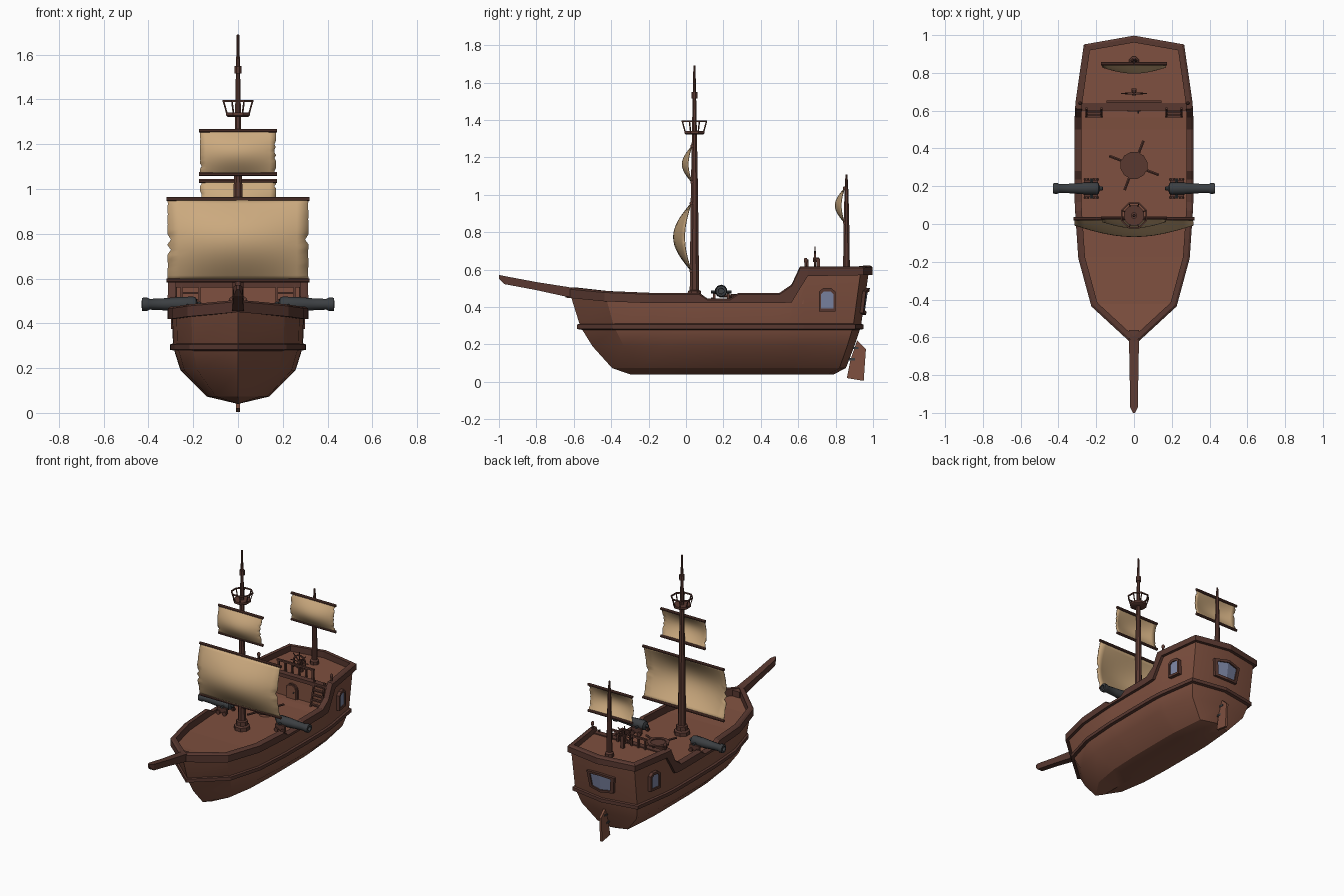
import bpy, bmesh, math, random
from math import sin, cos, pi, radians
from mathutils import Vector

if "Cube" in bpy.data.objects:
    bpy.data.objects.remove(bpy.data.objects["Cube"])

random.seed(4)


def material(name, r, g, b):
    m = bpy.data.materials.new(name)
    m.diffuse_color = (r, g, b, 1)
    m.use_nodes = True
    m.node_tree.nodes["Principled BSDF"].inputs["Base Color"].default_value = m.diffuse_color
    return m


WOOD = material("wood", 0.21, 0.08, 0.05)
DARK = material("dark_wood", 0.10, 0.04, 0.03)
CLOTH = material("sailcloth", 0.60, 0.40, 0.21)
IRON = material("iron", 0.045, 0.05, 0.055)
GLASS = material("glass", 0.20, 0.23, 0.36)


def build(name, verts, faces, mat, smooth=None):
    bm = bmesh.new()
    vs = [bm.verts.new(v) for v in verts]
    for f in faces:
        bm.faces.new([vs[i] for i in f])
    bmesh.ops.remove_doubles(bm, verts=bm.verts, dist=0.0002)
    bmesh.ops.recalc_face_normals(bm, faces=bm.faces)
    me = bpy.data.meshes.new(name)
    bm.to_mesh(me)
    bm.free()
    ob = bpy.data.objects.new(name, me)
    bpy.context.collection.objects.link(ob)
    me.materials.append(mat)
    if smooth:
        bpy.ops.object.select_all(action='DESELECT')
        ob.select_set(True)
        bpy.context.view_layer.objects.active = ob
        bpy.ops.object.shade_smooth_by_angle(angle=radians(smooth))
    return ob


def loft(name, loops, mat, wrap=False, cap0=True, cap1=True, smooth=None):
    """Skin a row of closed loops; wrap joins the last loop to the first."""
    n, m = len(loops[0]), len(loops)
    faces = [(a * n + i, a * n + (i + 1) % n, (a + 1) % m * n + (i + 1) % n, (a + 1) % m * n + i)
             for a in range(m if wrap else m - 1) for i in range(n)]
    if not wrap:
        if cap0:
            faces.append(tuple(range(n)))
        if cap1:
            faces.append(tuple(range((m - 1) * n, m * n)))
    return build(name, [v for l in loops for v in l], faces, mat, smooth)


def lathe(name, profile, loc, mat, seg=8, axis='Z', wrap=False, sign=1, smooth=40):
    """Revolve (radius, height) points about an axis."""
    def place(r, h, a):
        u, v, w = r * cos(a), r * sin(a), h * sign
        p = {'Z': (u, v, w), 'X': (w, u, v), 'Y': (u, w, v)}[axis]
        return Vector(loc) + Vector(p)
    loops = [[place(r, h, 2 * pi * (i + .5) / seg) for i in range(seg)] for r, h in profile]
    return loft(name, loops, mat, wrap=wrap, smooth=smooth)


def bar(name, a, b, r, mat, seg=6, r2=None):
    """Straight rod between two points."""
    a, b = Vector(a), Vector(b)
    q = (b - a).to_track_quat('Z', 'Y')
    ring = [q @ Vector((cos(2 * pi * (i + .5) / seg), sin(2 * pi * (i + .5) / seg), 0)) for i in range(seg)]
    return loft(name, [[a + p * r for p in ring], [b + p * (r2 or r) for p in ring]], mat, smooth=40)


def box(name, c, s, mat):
    loops = [[(c[0] + i * s[0] / 2, c[1] + j * s[1] / 2, c[2] + k * s[2] / 2)
              for i, j in ((-1, -1), (1, -1), (1, 1), (-1, 1))] for k in (-1, 1)]
    return loft(name, loops, mat)


def offset(loop, d):
    out = []
    for i, p in enumerate(loop):
        d1 = (p - loop[i - 1]).normalized()
        d2 = (loop[(i + 1) % len(loop)] - p).normalized()
        n1, n2 = Vector((d1.y, -d1.x)), Vector((d2.y, -d2.x))
        out.append(p + (n1 + n2) * d / (1 + n1.dot(n2)))
    return out


def lift(loop, zs):
    return [(p.x, p.y, z) for p, z in zip(loop, zs)]


# Sheer line, bow to stern: x, y, rail top z, rail bottom z
SHEER = [(0, -.628, .505, .45), (.215, -.43, .485, .43), (.283, -.18, .475, .42), (.300, .07, .475, .42),
         (.302, .115, .445, .42), (.302, .235, .445, .42), (.303, .28, .475, .42), (.303, .50, .475, .42),
         (.302, .565, .52, .425), (.300, .61, .615, .50), (.297, .65, .615, .565), (.255, .94, .617, .57),
         (0, .985, .622, .572)]
full = SHEER + [(-x, y, a, b) for x, y, a, b in SHEER[-2:0:-1]]
line = [Vector(p[:2]) for p in full]
top, bot = [p[2] for p in full], [p[3] for p in full]

# Hull
skin = offset(line, -.008)
y0, y1 = skin[0].y, skin[len(SHEER) - 1].y


def level(w, bow, stern):
    return [Vector((p.x * w / .295, bow + (p.y - y0) / (y1 - y0) * (stern - bow))) for p in skin]


wale_line = level(.29, -.565, .935)
N = len(full)
loft("hull", [lift(level(0, -.30, .79), [.04] * N), lift(level(.14, -.395, .855), [.073] * N),
              lift(level(.257, -.50, .90), [.19] * N), lift(wale_line, [.295] * N),
              lift(skin, [b + .012 for b in bot])], WOOD, cap0=False, cap1=False, smooth=30)

# Gunwale rail and side wale
ro, ri = offset(line, .012), offset(line, -.024)
loft("gunwale_rail", [lift(ro, bot), lift(ro, [t - .008 for t in top]), lift(line, top),
                      lift(ri, top), lift(ri, bot)], DARK, wrap=True)
wo, wi = offset(wale_line, .014), offset(wale_line, -.01)
loft("side_wale", [lift(wo, [.282] * N), lift(wo, [.306] * N), lift(wi, [.314] * N), lift(wi, [.277] * N)],
     DARK, wrap=True)

# Decks and cabin bulkhead
inner = offset(line, -.012)
for name, idx, dz in (("main_deck", range(0, 10), 0), ("stern_deck", range(9, 13), 1)):
    half = [(inner[i].x, inner[i].y if i != 9 else .615, .577 if dz else min(bot[i] + .005, .455 if i < 2 else .428))
            for i in idx]
    pairs = [(v, (-v[0], v[1], v[2])) for v in half]
    build(name, [v for p in pairs for v in p],
          [(2 * i, 2 * i + 2, 2 * i + 3, 2 * i + 1) if half[i][0] > .001 and half[i + 1][0] > .001
           else ((2 * i, 2 * i + 2, 2 * i + 3) if half[i][0] <= .001 else (2 * i, 2 * i + 2, 2 * i + 1))
           for i in range(len(half) - 1)], WOOD)
box("cabin_bulkhead", (0, .62, .495), (.575, .015, .16), WOOD)
box("deck_edge_beam", (0, .62, .572), (.57, .04, .025), DARK)

# Cabin door
for name, r, d, mat in (("door_frame", .045, .012, DARK), ("door", .035, .018, WOOD)):
    arch = [(r, .42), *[(r * cos(a * pi / 6), .49 + r * .9 * sin(a * pi / 6)) for a in range(7)], (-r, .42)]
    loft(name, [[(x, .618 - k, z) for x, z in arch] for k in (0, d + .005)], mat)
lathe("door_knob", [(.004, -.006), (.004, .006)], (.022, .592, .475), IRON, axis='Y')

# Bowsprit
loft("bowsprit", [[(-w, y, b), (w, y, b), (w, y, t), (-w, y, t)] for y, t, b, w in
                  ((-.56, .494, .452, .027), (-.64, .508, .455, .026), (-.80, .533, .490, .023),
                   (-.97, .565, .522, .02), (-1.0, .571, .552, .006))], DARK)

# Rudder
blade = [(.86, .02), (.95, .005), (.962, .175), (.915, .22), (.88, .12)]
loft("rudder", [[(x, y, z) for y, z in blade] for x in (-.008, .008)], WOOD)
for z in (.12, .18):
    box("rudder_hinge", (0, .885 + (z - .12) * .35, z), (.022, .035, .012), IRON)

# Side windows
for s in (1, -1):
    def on_side(pts, k, d):
        return [(s * (.279 + d - (y * k) * .155), .755 + y * k, .435 + z * k) for y, z in pts]
    pane = [(-.045, -.06), (.045, -.06), (.045, .045), (.022, .066), (-.022, .066), (-.045, .045)]
    loft("side_window_frame", [on_side(pane, k, d) for k, d in ((1, -.02), (1, .014), (.74, .014), (.74, -.02))],
         DARK, wrap=True)
    loft("side_window_glass", [on_side(pane, .78, d) for d in (-.02, .006)], GLASS)


# Stern window, bent over the transom ridge
def on_stern(pts, k, d):
    return [(x * k, .957 + z * k * .145 + d - abs(x * k) * .18, .43 + z * k) for x, z in pts]


pane = [(0, -.072), (.092, -.062), (.108, .055), (0, .07), (-.108, .055), (-.092, -.062)]
loft("stern_window_frame", [on_stern(pane, k, d) for k, d in ((1, -.02), (1, .016), (.76, .016), (.76, -.02))],
     DARK, wrap=True)
for s in (1, -1):
    loft("stern_window_glass", [on_stern([(s * x, z) for x, z in pane[:4]], .8, d) for d in (-.02, .007)], GLASS)

# Masts
lathe("main_mast", [(.028, .42), (.026, .6), (.021, 1.0), (.014, 1.35), (.010, 1.53), (.006, 1.69)],
      (0, .045, 0), DARK)
lathe("main_mast_foot", [(.052, .42), (.052, .45), (.040, .458), (.038, .485), (.028, .49)], (0, .045, 0), DARK)
lathe("mast_cap", [(.018, 1.515), (.018, 1.55)], (0, .045, 0), DARK)
lathe("stern_mast", [(.020, .57), (.017, .8), (.012, 1.0), (.006, 1.107)], (0, .858, 0), DARK)
lathe("stern_mast_foot", [(.03, .575), (.03, .60), (.02, .61)], (0, .858, 0), DARK)

# Crow's nest
lathe("nest_floor", [(.05, 1.322), (.058, 1.328), (.058, 1.342)], (0, .045, 0), DARK)
lathe("nest_rim", [(.066, 1.388), (.074, 1.388), (.074, 1.397), (.066, 1.397)], (0, .045, 0), DARK, wrap=True)
for i in range(8):
    a = 2 * pi * (i + .5) / 8
    bar("nest_post", (.053 * cos(a), .045 + .053 * sin(a), 1.335), (.07 * cos(a), .045 + .07 * sin(a), 1.392),
        .004, DARK, 4)


# Sails with their yards
def sail(name, half, zb, zt, y, belly, edge):
    nx, nz = 12, 16
    verts = []
    for j in range(nz + 1):
        v = j / nz
        for i in range(nx + 1):
            u = 2 * i / nx - 1
            x = half * u
            if i in (0, nx) and 0 < j < nz:
                x *= 1 - random.choice((0, 0, .006, .012, .05))
            yy = y - sin(pi * v) * (edge + (belly - edge) * cos(u * pi / 2))
            verts.append((x, yy, zb + (zt - zb) * v))
    w = nx + 1
    ob = build(name, verts, [(j * w + i, j * w + i + 1, (j + 1) * w + i + 1, (j + 1) * w + i)
                             for j in range(nz) for i in range(nx)], CLOTH, smooth=40)
    mod = ob.modifiers.new("thickness", 'SOLIDIFY')
    mod.thickness, mod.offset = .004, 0
    for z in (zb, zt):
        bar(name + "_yard", (-half - .004, y, z), (half + .004, y, z), .0095, DARK, 8)


sail("main_sail", .315, .592, .955, .028, .095, .035)
sail("top_sail", .17, 1.066, 1.26, .032, .052, .020)
sail("stern_sail", .17, .85, 1.035, .848, .050, .018)

# Cannons on small carriages
for s in (1, -1):
    lathe("cannon_barrel", [(.006, .163), (.012, .17), (.01, .18), (.030, .188), (.034, .20), (.033, .26),
                            (.027, .33), (.024, .395), (.030, .405), (.029, .428), (.016, .43), (.015, .38)],
          (0, .188, .485), IRON, 10, 'X', sign=s)
    bar("cannon_trunnion", (s * .225, .135, .48), (s * .225, .242, .48), .008, IRON)
    for t in (1, -1):
        box("carriage_cheek", (s * .228, .188 + t * .037, .455), (.075, .014, .036), DARK)
        for x in (.203, .252):
            lathe("carriage_wheel", [(.015, -.006), (.015, .006)], (s * x, .188 + t * .048, .438), DARK, 8, 'Y')

# Capstan with four bars
lathe("capstan_drum", [(.045, .42), (.04, .452)], (0, .31, 0), WOOD, 12)
lathe("capstan_head", [(.07, .45), (.073, .468), (.05, .468), (.05, .462), (.0005, .462)], (0, .31, 0), DARK, 12)
for i in range(4):
    a = radians(69 + 90 * i)
    bar("capstan_bar", (.06 * cos(a), .31 + .06 * sin(a), .459), (.14 * cos(a), .31 + .14 * sin(a), .459), .008, DARK)

# Ladders to the stern deck and corner posts
for s in (1, -1):
    for x in (.172, .252):
        bar("ladder_side", (s * x, .568, .425), (s * x, .612, .60), .007, DARK, 4)
    for k in range(5):
        t = (k + .6) / 5.4
        box("ladder_rung", (s * .212, .568 + .044 * t, .425 + .165 * t), (.08, .018, .009), DARK)
    lathe("corner_post", [(.009, .60), (.007, .635), (.011, .642), (.011, .655), (.004, .663)], (s * .285, .64, 0), DARK)

# Stern deck balustrade
box("balustrade_rail", (0, .648, .648), (.29, .014, .012), DARK)
for i in range(6):
    box("balustrade_post", (-.135 + .054 * i, .648, .612), (.012, .012, .075), DARK)

# Steering wheel
C = Vector((0, .69, .652))
lathe("wheel_rim", [(.042, -.005), (.05, -.005), (.05, .005), (.042, .005)], C, DARK, 12, 'Y', wrap=True)
lathe("wheel_hub", [(.012, -.01), (.012, .02)], C, DARK, 8, 'Y')
for i in range(4):
    d = Vector((cos(i * pi / 4), 0, sin(i * pi / 4))) * .07
    bar("wheel_spoke", C - d, C + d, .0035, DARK, 4)
box("wheel_stand", (0, .708, .615), (.024, .018, .09), DARK)
